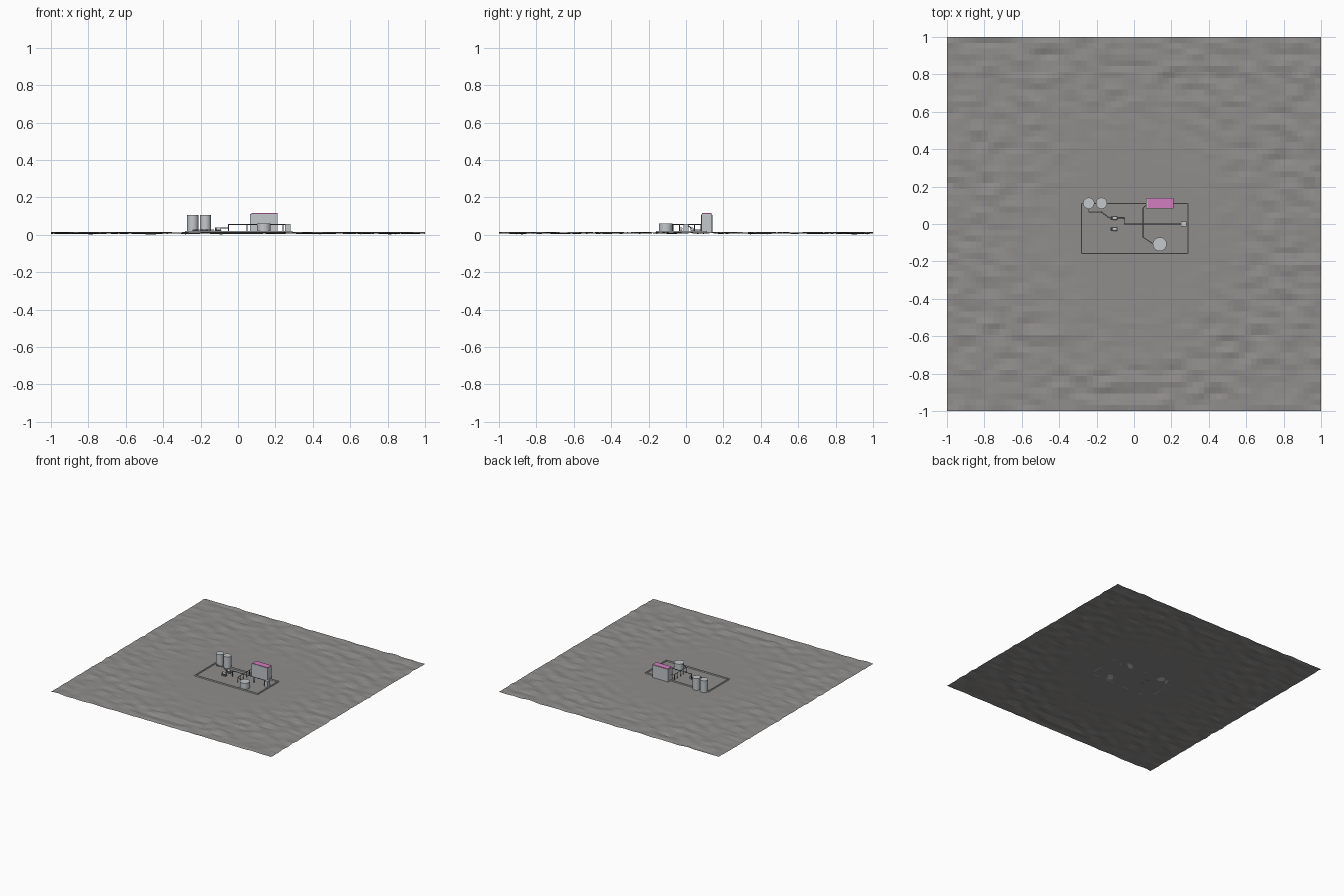
import bpy, bmesh, math
from mathutils import Vector, noise

cube = bpy.data.objects.get("Cube")
if cube:
    bpy.data.objects.remove(cube)


def material(name, rgb):
    m = bpy.data.materials.new(name)
    m.use_nodes = True
    m.diffuse_color = (*rgb, 1)
    m.node_tree.nodes["Principled BSDF"].inputs["Base Color"].default_value = (*rgb, 1)
    return m


SOIL = material("grey ground", (0.28, 0.27, 0.265))
STEEL = material("pale steel", (0.55, 0.58, 0.60))
DARK = material("dark steel", (0.16, 0.17, 0.18))
PINK = material("pink fan deck", (0.65, 0.21, 0.53))
FLOOR = 0.010


def finish(name, bm, mat, smooth=False):
    mesh = bpy.data.meshes.new(name)
    bm.to_mesh(mesh)
    bm.free()
    mesh.materials.append(mat)
    ob = bpy.data.objects.new(name, mesh)
    bpy.context.collection.objects.link(ob)
    if smooth:
        bpy.ops.object.select_all(action="DESELECT")
        ob.select_set(True)
        bpy.context.view_layer.objects.active = ob
        bpy.ops.object.shade_smooth_by_angle()
    return ob


def box(name, x, y, z, mat):
    """Box between the (low, high) pairs on each axis."""
    bm = bmesh.new()
    bmesh.ops.create_cube(bm, size=1)
    for v in bm.verts:
        v.co = Vector([sum(r) / 2 + c * (r[1] - r[0]) for r, c in zip((x, y, z), v.co)])
    return finish(name, bm, mat)


def rod(name, a, b, radius, mat, sides=8):
    """Cylinder from point a to point b."""
    a, b = Vector(a), Vector(b)
    bm = bmesh.new()
    bmesh.ops.create_cone(bm, cap_ends=True, segments=sides, radius1=radius,
                          radius2=radius, depth=(b - a).length)
    turn = (b - a).to_track_quat("Z", "Y")
    for v in bm.verts:
        v.co = turn @ v.co + (a + b) / 2
    return finish(name, bm, mat, True)


def pipe(name, points, radius, mat):
    for i, (a, b) in enumerate(zip(points, points[1:])):
        rod(f"{name}_{i + 1}", a, b, radius, mat)


# Ground: flat in the middle, rougher towards the edges
bm = bmesh.new()
bmesh.ops.create_grid(bm, x_segments=64, y_segments=64, size=1)
for v in bm.verts:
    far = min(max((v.co.xy.length - 0.35) / 0.5, 0), 1)
    bump = noise.noise(Vector((v.co.x * 9, v.co.y * 16, 3)))
    v.co.z = min(max(FLOOR + 0.011 * far * bump, 0), 0.016)
min(bm.verts, key=lambda v: v.co.z).co.z = 0
finish("ground", bm, SOIL)

# Low wall around the plant
W, T, S, N, TOP = -0.283, 0.006, -0.16, 0.113, 0.020
E = 0.292
box("front_wall", (W, E), (S, S + T), (FLOOR, TOP), STEEL)
box("back_wall", (W, E), (N - T, N), (FLOOR, TOP), STEEL)
box("right_wall", (W, W + T), (S + T, N - T), (FLOOR, TOP), STEEL)
box("left_wall", (E - T, E), (S + T, N - T), (FLOOR, TOP), STEEL)

# Storage tanks
for i, x in enumerate((-0.242, -0.174)):
    rod(f"tall_tank_{i + 1}", (x, 0.111, FLOOR), (x, 0.111, 0.106), 0.03, STEEL, 32)
rod("round_tank", (0.138, -0.108, FLOOR), (0.138, -0.108, 0.060), 0.037, STEEL, 32)

# Cooler with fan deck, and small cabinet
box("cooler", (0.065, 0.21), (0.084, 0.138), (FLOOR, 0.112), STEEL)
box("fan_deck", (0.071, 0.21), (0.086, 0.136), (0.112, 0.116), PINK)
box("cabinet", (0.252, 0.28), (-0.014, 0.014), (FLOOR, 0.058), STEEL)

# Pumps with motors
for i, y in enumerate((0.031, -0.028)):
    n = i + 1
    box(f"pump_base_{n}", (-0.125, -0.088), (y - 0.008, y + 0.008), (FLOOR, 0.022), DARK)
    rod(f"pump_motor_{n}", (-0.112, y, 0.031), (-0.09, y, 0.031), 0.009, STEEL, 16)
    rod(f"pump_casing_{n}", (-0.124, y, 0.031), (-0.112, y, 0.031), 0.007, DARK, 16)

# Pipework between tanks, pumps, cooler and cabinet
LOW, HIGH = 0.026, 0.055
pipe("tank_pipe", [(-0.242, 0.085, LOW), (-0.242, 0.064, LOW), (-0.174, 0.064, LOW),
                   (-0.13, 0.031, LOW)], 0.0025, STEEL)
pipe("pump_pipe", [(-0.09, 0.031, 0.035), (-0.052, 0.031, 0.035),
                   (-0.052, 0, HIGH), (0.252, 0, HIGH)], 0.0025, DARK)
pipe("cross_pipe", [(0.065, 0.1, HIGH), (0.048, 0.085, HIGH), (0.048, -0.07, HIGH),
                    (0.105, -0.108, HIGH)], 0.002, DARK)

# Pipe supports
for i, x in enumerate((-0.05, 0.048, 0.145, 0.24)):
    rod(f"long_support_{i + 1}", (x, 0, FLOOR), (x, 0, HIGH), 0.003, DARK)
for i, y in enumerate((0.08, 0.045, -0.035, -0.07)):
    rod(f"cross_support_{i + 1}", (0.048, y, FLOOR), (0.048, y, HIGH), 0.0025, DARK)
